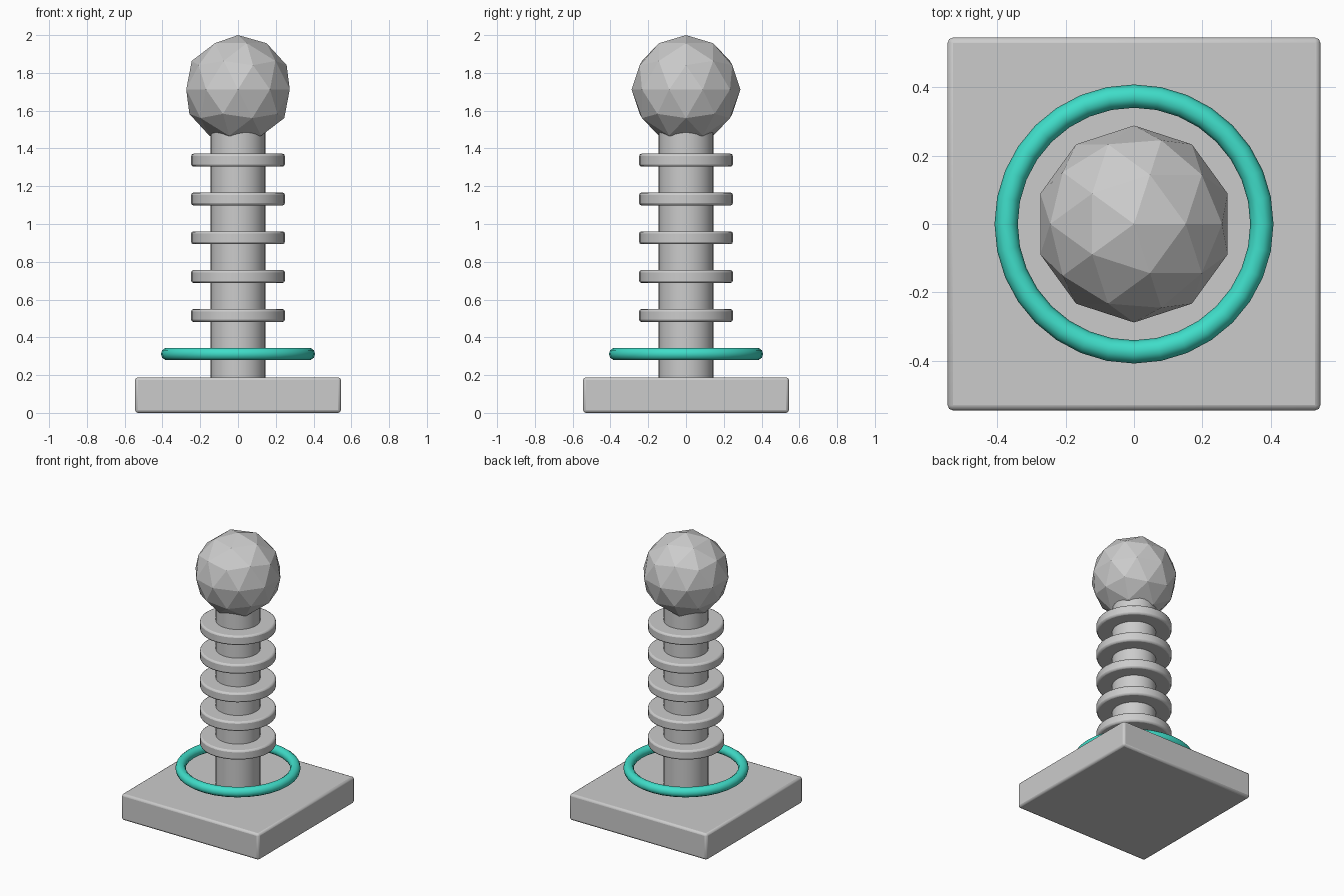
import bpy, math

if "Cube" in bpy.data.objects:
    bpy.data.objects.remove(bpy.data.objects["Cube"])


def finish(name, bevel=0.0, segments=2, smooth=True):
    """Name the active object, optionally bevel it and smooth its curved faces."""
    ob = bpy.context.object
    ob.name = name
    bpy.ops.object.transform_apply(location=False, rotation=False, scale=True)
    if smooth:
        bpy.ops.object.shade_smooth_by_angle(angle=math.radians(35))
    if bevel:
        mod = ob.modifiers.new("edge_bevel", 'BEVEL')
        mod.width = bevel
        mod.segments = segments
        mod.limit_method = 'ANGLE'
        mod.angle_limit = math.radians(40)
    return ob


def disc(name, radius, z0, z1, bevel=0.0):
    bpy.ops.mesh.primitive_cylinder_add(vertices=32, radius=radius, depth=z1 - z0,
                                        location=(0, 0, (z0 + z1) / 2))
    return finish(name, bevel)


# Square base plate
bpy.ops.mesh.primitive_cube_add(size=1, location=(0, 0, 0.094))
bpy.context.object.scale = (1.09, 1.09, 0.188)
finish("base", 0.015)

# Column with five evenly spaced insulator discs
disc("column", 0.145, 0.17, 1.51)
for i in range(5):
    z = 0.516 + 0.2055 * i
    disc(f"insulator_disc_{i + 1}", 0.248, z - 0.034, z + 0.034, 0.012)

# Faceted ball on top
bpy.ops.mesh.primitive_ico_sphere_add(subdivisions=2, radius=0.288, location=(0, 0, 1.712))
finish("top_ball", smooth=False)

# Floating teal ring
bpy.ops.mesh.primitive_torus_add(major_radius=0.374, minor_radius=0.034,
                                 major_segments=32, minor_segments=10,
                                 location=(0, 0, 0.312))
ring = finish("glow_ring", smooth=False)
bpy.ops.object.shade_smooth()
teal = bpy.data.materials.new("teal")
teal.diffuse_color = (0.05, 0.72, 0.58, 1)
teal.use_nodes = True
teal.node_tree.nodes["Principled BSDF"].inputs["Base Color"].default_value = teal.diffuse_color
ring.data.materials.append(teal)
